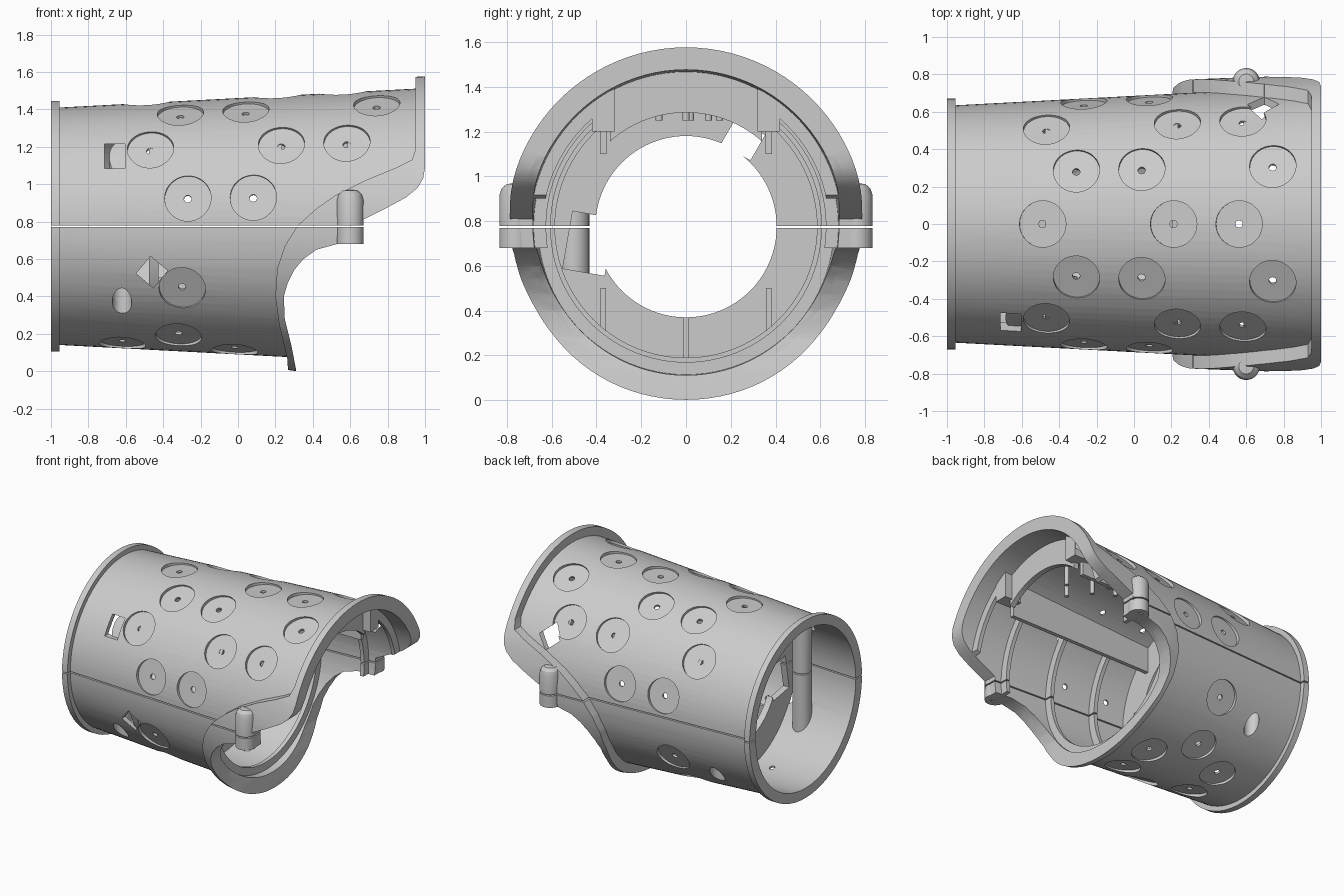
import bpy, bmesh, math
from mathutils import Matrix, Vector

if "Cube" in bpy.data.objects:
    bpy.data.objects.remove(bpy.data.objects["Cube"])

AX = 0.775                                   # height of the tube axis
def r_out(x): return 0.635 + 0.053 * (x + 0.95)
def r_in(x): return r_out(x) - 0.037
def T(x, y, z): return Matrix.Translation((x, y, z))
def R(a, ax): return Matrix.Rotation(a, 4, ax)

def finish(bm, name):
    bmesh.ops.remove_doubles(bm, verts=bm.verts, dist=1e-5)
    bmesh.ops.recalc_face_normals(bm, faces=bm.faces)
    me = bpy.data.meshes.new(name)
    bm.to_mesh(me)
    bm.free()
    ob = bpy.data.objects.new(name, me)
    bpy.context.collection.objects.link(ob)
    return ob

def lathe(name, prof, m=None, n=96):
    """Turn a closed (x, r) loop about the tube axis, or about another placed axis."""
    bm = bmesh.new()
    m = m or T(0, 0, AX)
    rings = []
    for i in range(n):
        a = 2 * math.pi * i / n
        rings.append([bm.verts.new(m @ Vector((x, r * math.cos(a), r * math.sin(a)))) for x, r in prof])
    k = len(prof)
    for i in range(n):
        p, q = rings[i], rings[(i + 1) % n]
        for j in range(k):
            l = (j + 1) % k
            if prof[j][1] == 0 and prof[l][1] == 0:
                continue
            bm.faces.new((p[j], p[l], q[l], q[j]))
    bmesh.ops.remove_doubles(bm, verts=bm.verts, dist=1e-5)
    bmesh.ops.dissolve_degenerate(bm, dist=1e-6, edges=bm.edges)
    return finish(bm, name)

def prism(name, pts):
    """Extrude an (x, z) outline right through the tube along y."""
    bm = bmesh.new()
    f = bm.faces.new([bm.verts.new((x, -1.2, z)) for x, z in pts])
    g = bmesh.ops.extrude_face_region(bm, geom=[f])
    bmesh.ops.translate(bm, vec=(0, 2.4, 0), verts=[v for v in g['geom'] if isinstance(v, bmesh.types.BMVert)])
    return finish(bm, name)

def box(name, lo, hi, rot=None):
    bm = bmesh.new()
    c = [(a + b) / 2 for a, b in zip(lo, hi)]
    s = [b - a for a, b in zip(lo, hi)]
    bmesh.ops.create_cube(bm, size=1, matrix=T(*c) @ (rot or Matrix()) @ Matrix.Diagonal((*s, 1)))
    return finish(bm, name)

def cylinders(name, items, n=32):
    """items: (radius, length, matrix) with the matrix at the cylinder centre."""
    bm = bmesh.new()
    for r, d, m in items:
        bmesh.ops.create_cone(bm, cap_ends=True, segments=n, radius1=r, radius2=r, depth=d, matrix=m)
    return finish(bm, name)

def boolean(ob, cutter, op='DIFFERENCE', keep=False):
    md = ob.modifiers.new("cut", 'BOOLEAN')
    md.operation, md.object, md.solver = op, cutter, 'EXACT'
    dg = bpy.context.evaluated_depsgraph_get()
    dg.update()
    me = bpy.data.meshes.new_from_object(ob.evaluated_get(dg))
    ob.modifiers.clear()
    ob.data = me
    if not keep:
        bpy.data.objects.remove(cutter)

# Curved mouth outline and the inner edge of its raised rim
C = [(.31, -.1), (.31, .01), (.285, .14), (.25, .28), (.245, .4), (.265, .47), (.3, .54), (.35, .6),
     (.42, .65), (.53, .68), (.665, .68), (.67, .81), (.78, .865), (.9, .93), (.96, .98), (.99, 1.03),
     (1, 1.09), (1, 1.7)]
B = [(.27, -.1), (.265, .06), (.22, .25), (.2, .4), (.21, .55), (.25, .67), (.32, .78), (.42, .87),
     (.52, .94), (.68, 1.02), (.85, 1.09), (.93, 1.13), (.95, 1.19), (.95, 1.7)]
mouth = prism("mouth_cutter", [(-1.2, -.1)] + C + [(-1.2, 1.7)])
core = lathe("core_cutter", [(-1.1, 0), (1.1, 0), (1.1, r_in(1.1) + .012), (-1.1, r_in(-1.1) + .012)])
parts = []

# Tapered shell with left flange
shell = lathe("tapered_shell", [(-1, r_in(-1)), (1.05, r_in(1.05)), (1.05, r_out(1.05)),
                                (-.955, r_out(-.955)), (-.955, .67), (-1, .67)])
boolean(shell, mouth, 'INTERSECT', True)

# Round shallow recesses, each with a centre hole: (x, degrees from top)
spots = [(x, 0) for x in (-.49, .21, .56)]
for s in (1, -1):
    spots += [(x, 25.5 * s) for x in (-.31, .04, .74)] + [(x, 51 * s) for x in (-.47, .23, .58)]
    spots += [(x, 77 * s) for x in (-.27, .08)]
    spots += [(-.3, 120 * s), (-.32, 152 * s), (-.62, 166.5 * s), (-.02, 168 * s)]
def radial(x, deg, r):
    return T(0, 0, AX) @ R(-math.radians(deg), 'X') @ T(x, 0, r) @ R(-.053, 'Y')
boolean(shell, cylinders("recess", [(.124, .12, radial(x, a, r_out(x) + .038)) for x, a in spots], 48))
boolean(shell, cylinders("pin_hole", [(.02, .3, radial(x, a, r_out(x))) for x, a in spots], 16))

# Raised rim that follows the mouth
rim = lathe("mouth_rim", [(.1, r_in(.1) + .012), (1.05, r_in(1.05) + .012), (1.05, .803), (.3, .773), (.1, .745)])
boolean(rim, prism("rim_region", C + B[::-1]), 'INTERSECT')

# Windows through the wall
for lo, hi, a in [((-.715, -.9, 1.085), (-.605, -.4, 1.215), 0),
                  ((-.52, -.9, .47), (-.40, -.36, .59), 40)]:
    boolean(shell, box("window", lo, hi, R(math.radians(a), 'Y')))
for ob in (shell, rim):
    boolean(ob, box("window", (.63, .4, 1.05), (.75, .95, 1.17), R(math.radians(40), 'Y')))
parts += [shell, rim]

# Screw columns near the left end, open through the bottom of the wall
for s in (1, -1):
    col = cylinders("screw_column", [(.068, 1.4, T(-.62, .5 * s, AX))])
    boolean(col, core, 'INTERSECT', True)
    for ob in (col, shell):
        boolean(ob, cylinders("screw_bore", [(.052, .6, T(-.62, .51 * s, .42))]))
    parts.append(col)

# Closing lugs either side of the mouth
for s in (1, -1):
    m = T(.6, .762 * s, 0) @ R(-math.pi / 2, 'Y')
    lug = lathe("closing_lug", [(.68, .03), (.68, .072), (.915, .072), (.945, .062), (.965, .04),
                                (.97, 0), (.86, 0), (.86, .03)], m, 40)
    parts.append(lug)

# Inner bulkhead ring with notches
ring = lathe("bulkhead_ring", [(-.475, .405), (-.425, .405), (-.425, r_in(-.45) + .012), (-.475, r_in(-.45) + .012)])
boolean(ring, box("notch", (-.6, -.53, .57), (-.3, -.34, .83), R(math.radians(-10), 'X')))
boolean(ring, box("notch", (-.6, .18, 1.10), (-.3, .33, 1.23), R(math.radians(-30), 'X')))
parts.append(ring)

# Thin ribs round the wall, open along the top
for x in (.86, .6, .22, -.15):
    rib = lathe("wall_rib", [(x - .015, r_in(x) - .055), (x + .015, r_in(x) - .055),
                             (x + .015, r_in(x) + .012), (x - .015, r_in(x) + .012)])
    boolean(rib, mouth, 'INTERSECT', True)
    boolean(rib, box("rib_gap", (-1, -.37, .9), (1.1, .37, 1.8)))
    parts.append(rib)

# Long walls under the roof and gussets on the floor
def inside(name, lo, hi):
    ob = box(name, lo, hi)
    boolean(ob, core, 'INTERSECT', True)
    parts.append(ob)
for s in (1, -1):
    inside("roof_wall", (-.45, .37 * s - .015, 1.1), (.78, .37 * s + .015, 1.6))
    inside("floor_gusset", (-.45, .37 * s - .012, 0), (-.15, .37 * s + .012, .5))
    inside("front_block", (.74, .37 * s - .05, 1.2), (.88, .37 * s + .05, 1.6))
inside("floor_gusset", (-.45, -.012, 0), (-.15, .012, .37))

# Arched front panel closing the roof space
panel = lathe("front_panel", [(.78, .51), (.82, .51), (.82, r_in(.8) + .012), (.78, r_in(.8) + .012)])
boolean(panel, box("panel_region", (.7, -.34, 1), (.9, .34, 1.7)), 'INTERSECT')
parts.append(panel)

# Mounting pegs hanging from the roof
pegs = cylinders("mounting_pegs", [(.016, .4, T(x, y, 1.45)) for x, y in
                                   [(.6, 0), (.39, .02), (.35, .15), (.25, .1), (.5, -.12)]], 16)
boolean(pegs, core, 'INTERSECT', True)
parts.append(pegs)

# Thin split between upper and lower halves, then shading
split = box("split_cutter", (-1.2, -1, .77), (1.2, 1, .779))
for ob in parts:
    if min(v.co.z for v in ob.data.vertices) < .77 and max(v.co.z for v in ob.data.vertices) > .78:
        boolean(ob, split, keep=True)
for helper in (mouth, core, split):
    bpy.data.objects.remove(helper)
for ob in parts:
    bpy.ops.object.select_all(action='DESELECT')
    ob.select_set(True)
    bpy.context.view_layer.objects.active = ob
    bpy.ops.object.shade_smooth_by_angle(angle=math.radians(25))
